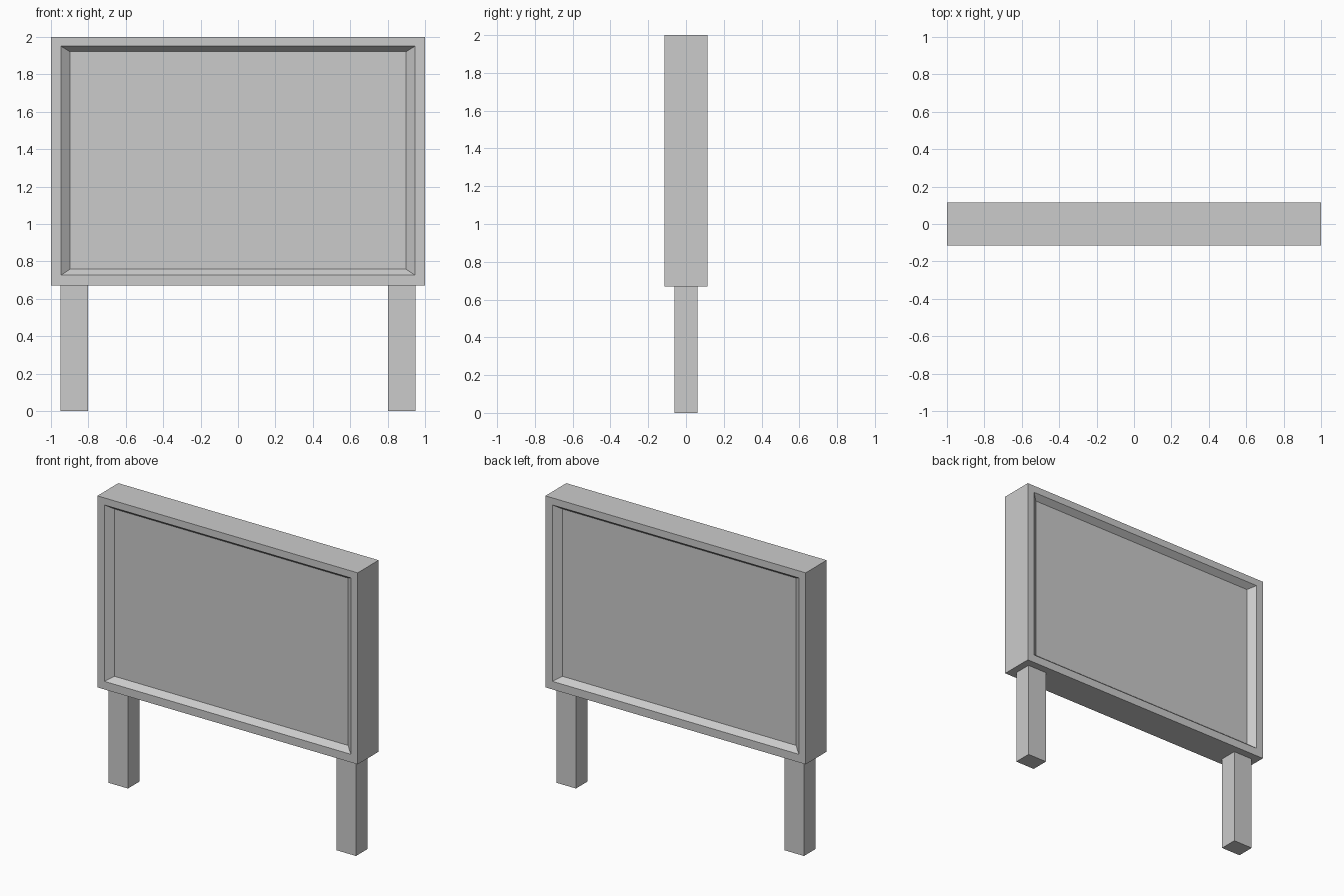
import bpy, bmesh

if "Cube" in bpy.data.objects:
    bpy.data.objects.remove(bpy.data.objects["Cube"])

W, D, Z0, Z1 = 1.0, 0.115, 0.67, 2.0   # board half width, half depth, bottom, top
RECESS = 0.04


def make_object(name, bm):
    bmesh.ops.recalc_face_normals(bm, faces=bm.faces)
    mesh = bpy.data.meshes.new(name)
    bm.to_mesh(mesh)
    bm.free()
    obj = bpy.data.objects.new(name, mesh)
    bpy.context.collection.objects.link(obj)
    return obj


def ring(bm, hx, za, zb, y):
    return [bm.verts.new((x, y, z)) for x, z in
            ((-hx, za), (hx, za), (hx, zb), (-hx, zb))]


def bridge(bm, a, b):
    for i in range(4):
        j = (i + 1) % 4
        bm.faces.new((a[i], a[j], b[j], b[i]))


# Board: framed panel with a bevelled recess on both front and back
bm = bmesh.new()
outer = []
for s in (-1, 1):
    edge = ring(bm, W, Z0, Z1, s * D)
    rim = ring(bm, 0.947, 0.726, 1.951, s * D)
    panel = ring(bm, 0.898, 0.759, 1.921, s * (D - RECESS))
    bridge(bm, edge, rim)
    bridge(bm, rim, panel)
    bm.faces.new(panel)
    outer.append(edge)
bridge(bm, *outer)
make_object("board", bm)

# Legs: two square posts under the board
for side, s in (("left", -1), ("right", 1)):
    bm = bmesh.new()
    bmesh.ops.create_cube(bm, size=1)
    bmesh.ops.scale(bm, vec=(0.148, 0.124, Z0), verts=bm.verts)
    bmesh.ops.translate(bm, vec=(s * 0.876, 0, Z0 / 2), verts=bm.verts)
    make_object(side + "_leg", bm)
